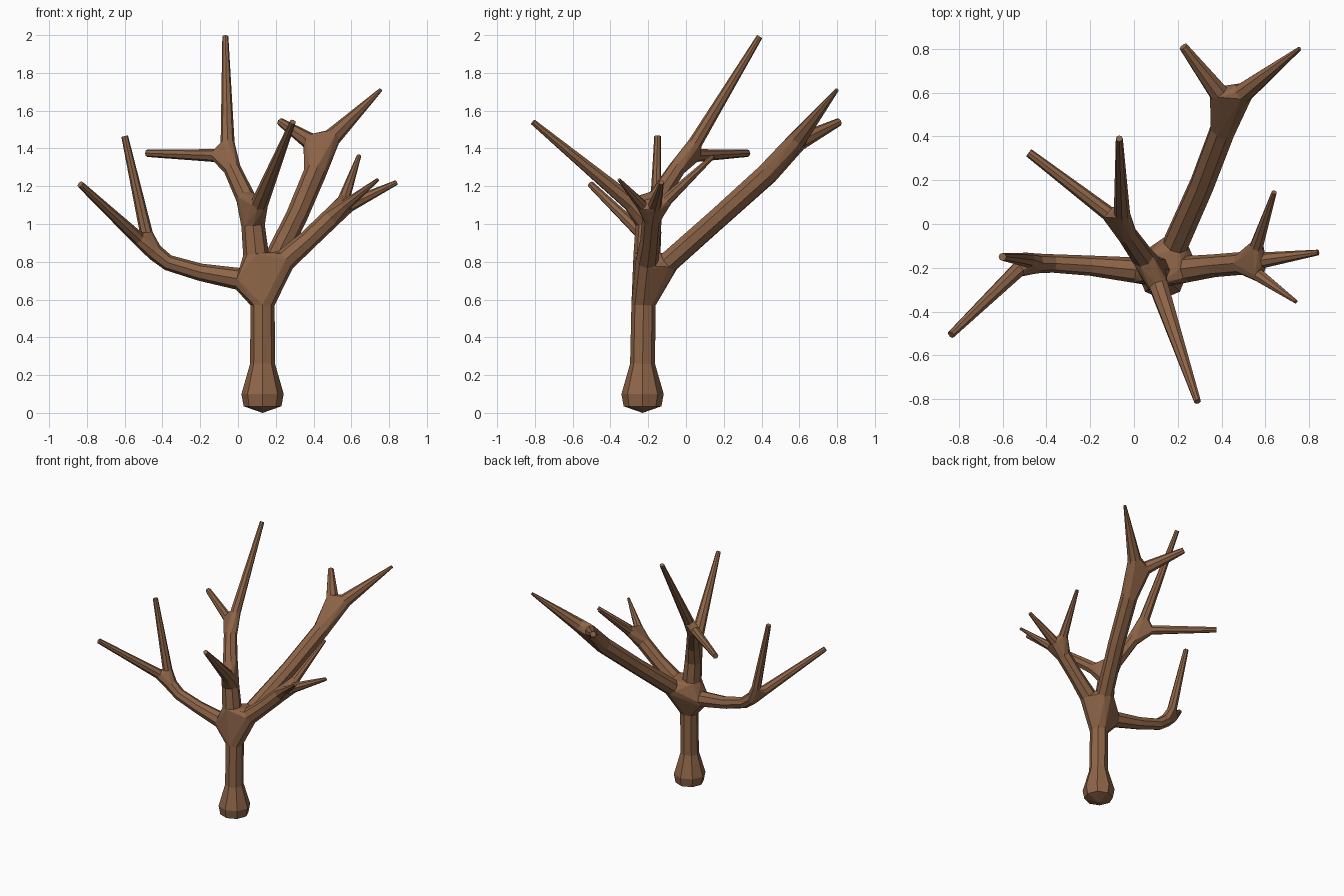
import bpy, bmesh
from math import cos, sin, pi
from mathutils import Vector

if "Cube" in bpy.data.objects:
    bpy.data.objects.remove(bpy.data.objects["Cube"])

SIDES = 8
bm = bmesh.new()


def tube(*pts, tip=False):
    """Eight-sided limb through (x, y, z, radius) points; returns first and last rings."""
    pos = [Vector(p[:3]) for p in pts]
    rings = []
    for i, p in enumerate(pos):
        d = (pos[min(i + 1, len(pos) - 1)] - pos[max(i - 1, 0)]).normalized()
        ref = Vector((0, 1, 0)) if abs(d.y) < 0.8 else Vector((1, 0, 0))
        u = ref.cross(d).normalized()
        v = d.cross(u)
        rings.append([bm.verts.new(p + pts[i][3] * (u * cos(2 * pi * k / SIDES) + v * sin(2 * pi * k / SIDES)))
                      for k in range(SIDES)])
    for a, b in zip(rings, rings[1:]):
        for k in range(SIDES):
            n = (k + 1) % SIDES
            bm.faces.new((a[k], a[n], b[n], b[k]))
    if tip:
        bm.faces.new(rings[-1])
    return rings[0], rings[-1]


def twig(*pts):
    return tube(*pts, tip=True)[0]


def hub(*rings):
    """Joint: convex hull of the limb ends, open where each limb continues."""
    out = bmesh.ops.convex_hull(bm, input=[v for r in rings for v in r], use_existing_faces=False)
    faces = {f for f in out["geom"] if isinstance(f, bmesh.types.BMFace)}
    inner = [f for f in faces if any(set(f.verts) <= set(r) for r in rings)]
    bmesh.ops.delete(bm, geom=inner, context='FACES_ONLY')


# trunk with swollen foot and shallow pointed underside
foot, trunk_top = tube((0.13, -0.23, 0.035, 0.10), (0.13, -0.23, 0.10, 0.112),
                       (0.13, -0.23, 0.26, 0.066), (0.13, -0.225, 0.57, 0.064))
base = bm.verts.new((0.13, -0.23, 0))
for k in range(SIDES):
    bm.faces.new((foot[(k + 1) % SIDES], foot[k], base))

# main limbs
left_a, left_b = tube((0.0, -0.21, 0.71, 0.058), (-0.2, -0.19, 0.745, 0.046),
                      (-0.37, -0.18, 0.795, 0.042), (-0.44, -0.18, 0.85, 0.045))
mid_a, mid_b = tube((0.095, -0.21, 0.84, 0.068), (0.08, -0.205, 0.99, 0.062))
up_a, up_b = tube((0.04, -0.15, 1.14, 0.052), (-0.03, -0.05, 1.29, 0.046))
back_a, back_b = tube((0.19, -0.09, 0.80, 0.06), (0.31, 0.18, 1.04, 0.058), (0.405, 0.43, 1.265, 0.06))
right_a, right_b = tube((0.25, -0.205, 0.81, 0.06), (0.37, -0.19, 0.915, 0.052), (0.49, -0.18, 1.03, 0.052))
hub(trunk_top, left_a, mid_a, back_a, right_a)

# left limb fork
hub(left_b,
    twig((-0.53, -0.21, 0.925, 0.036), (-0.835, -0.505, 1.21, 0.018)),
    twig((-0.485, -0.165, 0.95, 0.034), (-0.60, -0.15, 1.465, 0.018)))

# forward branch off the centre limb
hub(mid_b, up_a, twig((0.115, -0.29, 1.11, 0.046), (0.29, -0.81, 1.54, 0.016)))

# centre limb fork
hub(up_b,
    twig((-0.055, 0.05, 1.43, 0.037), (-0.067, 0.39, 1.992, 0.016)),
    twig((-0.12, 0.05, 1.362, 0.034), (-0.48, 0.325, 1.375, 0.02)))

# back limb fork
hub(back_b,
    twig((0.385, 0.60, 1.435, 0.046), (0.225, 0.81, 1.54, 0.021)),
    twig((0.50, 0.60, 1.46, 0.048), (0.755, 0.80, 1.71, 0.01)))

# right limb spray of three
hub(right_b,
    twig((0.56, -0.10, 1.13, 0.032), (0.64, 0.145, 1.36, 0.012)),
    twig((0.59, -0.165, 1.10, 0.036), (0.84, -0.13, 1.22, 0.013)),
    twig((0.57, -0.235, 1.10, 0.03), (0.74, -0.355, 1.235, 0.009)))

bmesh.ops.recalc_face_normals(bm, faces=bm.faces)
mesh = bpy.data.meshes.new("bare_tree")
bm.to_mesh(mesh)
bm.free()
bark = bpy.data.materials.new("bark")
bark.diffuse_color = (0.27, 0.13, 0.065, 1)
bark.use_nodes = True
bark.node_tree.nodes["Principled BSDF"].inputs["Base Color"].default_value = bark.diffuse_color
mesh.materials.append(bark)
bpy.context.collection.objects.link(bpy.data.objects.new("bare_tree", mesh))
